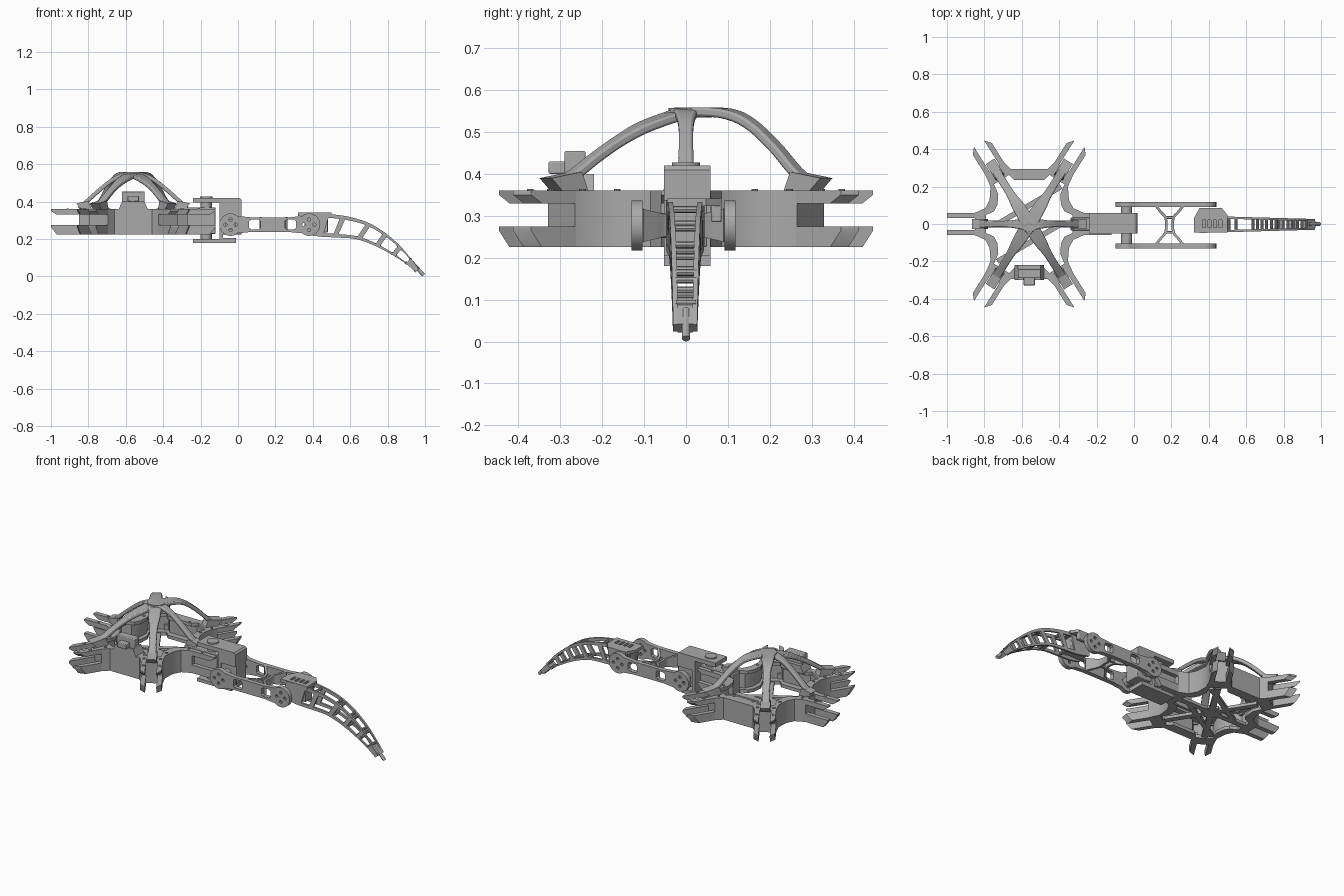
import bpy, bmesh
from math import pi, cos, sin, radians
from mathutils import Matrix, Vector

cube = bpy.data.objects.get("Cube")
if cube:
    bpy.data.objects.remove(cube)

grey = bpy.data.materials.new("plain grey")
grey.use_nodes = True
grey.diffuse_color = (0.4, 0.4, 0.4, 1)
grey.node_tree.nodes["Principled BSDF"].inputs["Base Color"].default_value = grey.diffuse_color

CX = -0.56                                   # body centre
UPRIGHT = Matrix.Rotation(pi / 2, 4, 'X')    # profile plane becomes XZ


def finish(name, mesh, bevel=0):
    bm = bmesh.new()
    bm.from_mesh(mesh)
    bmesh.ops.remove_doubles(bm, verts=bm.verts, dist=1e-5)
    bmesh.ops.recalc_face_normals(bm, faces=bm.faces)
    bm.to_mesh(mesh)
    bm.free()
    mesh.materials.clear()
    mesh.materials.append(grey)
    mesh.shade_smooth()
    mesh.set_sharp_from_angle(angle=radians(32))
    ob = bpy.data.objects.new(name, mesh)
    bpy.context.collection.objects.link(ob)
    if bevel:
        mod = ob.modifiers.new("bevel", 'BEVEL')
        mod.width, mod.segments = bevel, 2
    return ob


def plate(name, loops, depth, matrix, shape=None):
    """Filled profile with holes, extruded; shape adjusts local vertices."""
    cu = bpy.data.curves.new(name, 'CURVE')
    cu.dimensions, cu.fill_mode, cu.extrude = '2D', 'BOTH', depth / 2
    for loop in loops:
        sp = cu.splines.new('POLY')
        sp.points.add(len(loop) - 1)
        for p, (x, y) in zip(sp.points, loop):
            p.co = (x, y, 0, 1)
        sp.use_cyclic_u = True
    tmp = bpy.data.objects.new("helper", cu)
    bpy.context.collection.objects.link(tmp)
    deps = bpy.context.evaluated_depsgraph_get()
    mesh = bpy.data.meshes.new_from_object(tmp.evaluated_get(deps))
    bpy.data.objects.remove(tmp)
    bpy.data.curves.remove(cu)
    if shape:
        for v in mesh.vertices:
            v.co = shape(v.co)
    mesh.transform(matrix)
    mesh.name = name
    return finish(name, mesh)


def box(name, lo, hi, bevel=0.004):
    bm = bmesh.new()
    bmesh.ops.create_cube(bm, size=1)
    for v in bm.verts:
        v.co = [l + (h - l) * (c + 0.5) for l, h, c in zip(lo, hi, v.co)]
    mesh = bpy.data.meshes.new(name)
    bm.to_mesh(mesh)
    bm.free()
    return finish(name, mesh, bevel)


def rod(name, a, b, r, sides=20):
    a, b = Vector(a), Vector(b)
    bm = bmesh.new()
    bmesh.ops.create_cone(bm, cap_ends=True, segments=sides, radius1=r, radius2=r, depth=(b - a).length)
    bm.transform(Matrix.Translation((a + b) / 2) @ (b - a).to_track_quat('Z', 'Y').to_matrix().to_4x4())
    mesh = bpy.data.meshes.new(name)
    bm.to_mesh(mesh)
    bm.free()
    return finish(name, mesh)


def strip(name, path, widths, thick, side, bevel=0):
    """Rectangular section swept along a path, with changing width."""
    bm, rings = bmesh.new(), []
    path, side = [Vector(p) for p in path], Vector(side).normalized()
    for i, p in enumerate(path):
        t = path[min(i + 1, len(path) - 1)] - path[max(i - 1, 0)]
        up = side.cross(t).normalized() * thick / 2
        s = side * widths[i] / 2
        rings.append([bm.verts.new(p + q) for q in (s + up, up - s, -s - up, s - up)])
    for a, b in zip(rings, rings[1:]):
        for k in range(4):
            bm.faces.new((a[k], a[k - 1], b[k - 1], b[k]))
    bm.faces.new(rings[0])
    bm.faces.new(rings[-1])
    mesh = bpy.data.meshes.new(name)
    bm.to_mesh(mesh)
    bm.free()
    return finish(name, mesh, bevel)


def smooth(pts, steps=4):
    """Spline through the points."""
    pts = [Vector(p) for p in pts]
    out = []
    for i in range(len(pts) - 1):
        a, b, c, d = pts[max(i - 1, 0)], pts[i], pts[i + 1], pts[min(i + 2, len(pts) - 1)]
        for k in range(steps):
            t = k / steps
            out.append(b + (c - a) * t / 2 + (2 * a - 5 * b + 4 * c - d) * t * t / 2
                       + (3 * b - a - 3 * c + d) * t ** 3 / 2)
    return out + [pts[-1]]


def circle(x, y, r, start=0, end=360, n=16):
    step = (end - start) / n
    count = n if end - start == 360 else n + 1
    return [(x + r * cos(radians(start + step * i)), y + r * sin(radians(start + step * i))) for i in range(count)]


# Body frame: hollow wall with upper and lower flanges
quarter = [(0.29, 0.06), (0.235, 0.085), (0.212, 0.13), (0.207, 0.2), (0.236, 0.265),
           (0.134, 0.329), (0.1, 0.295)]
half = quarter + [(-x, y) for x, y in reversed(quarter)]
outline = half + [(-x, -y) for x, y in half]
for name, z, height, inner in (("body_wall", 0.2925, 0.13, 0.92), ("top_flange", 0.35, 0.02, 0.8),
                               ("bottom_flange", 0.235, 0.02, 0.8)):
    hole = [(x * inner, y * inner) for x, y in outline]
    plate(name, [outline, hole], height, Matrix.Translation((CX, 0, z)))

# Open floor of crossing struts
for a in (0, 58, 122):
    d = Vector((cos(radians(a)), sin(radians(a)), 0)) * 0.27
    c = Vector((CX, 0, 0.234))
    strip("floor_strut", [c - d, c + d], [0.035] * 2, 0.018, (-d.y, d.x, 0))
for s in (-1, 1):
    strip("floor_diagonal", [(CX - 0.17, s * 0.1 - 0.1, 0.234), (CX + 0.17, s * 0.1 + 0.1, 0.234)],
          [0.028] * 2, 0.018, (-0.2, 0.34, 0))
rod("floor_hub", (CX, 0, 0.226), (CX, 0, 0.244), 0.06, 6)

# Six leg mounts: paired upper and lower prongs, and canopy ribs
for a in (0, 58, 122, 180, 238, 302):
    diagonal = a % 180 != 0
    root, tip = (0.35, 0.49) if diagonal else (0.29, 0.44)
    turn = Matrix.Translation((CX, 0, 0)) @ Matrix.Rotation(radians(a), 4, 'Z')
    for s in (-1, 1):
        place = turn @ Matrix.Translation((0, s * 0.046, 0)) @ UPRIGHT

        def slant(co):
            if diagonal and co.x > root + 0.05:
                co.x += s * co.z * 1.2
            return co
        for name, low, high in (("upper_prong", 0.33, 0.36), ("lower_prong", 0.225, 0.275)):
            plate(name, [[(root - 0.04, low), (tip - 0.03, low), (tip, high - 0.01), (tip, high),
                          (root - 0.04, high)]], 0.028, place, slant)
        for r in (root - 0.03, root + 0.06):
            p = turn @ Vector((r, s * 0.046, 0.355))
            rod("bolt", p, p + Vector((0, 0, 0.009)), 0.008, 10)
        p = turn @ Vector((root - 0.11, s * 0.075, 0.355))
        if diagonal:
            rod("bolt", p, p + Vector((0, 0, 0.009)), 0.008, 10)
    if not diagonal:
        prof = [(0, 0.548), (0.06, 0.54), (0.12, 0.51), (0.2, 0.445), (0.26, 0.39), (0.29, 0.365)]
    elif a < 180:
        prof = [(0, 0.548), (0.11, 0.545), (0.18, 0.52), (0.25, 0.465), (0.31, 0.405), (0.36, 0.37)]
    else:
        prof = [(0, 0.548), (0.11, 0.515), (0.18, 0.483), (0.25, 0.442), (0.32, 0.395), (0.37, 0.37)]
    path = smooth([turn @ Vector((r, 0, z)) for r, z in prof])
    ws = (0.08, 0.066, 0.046, 0.042, 0.044, 0.05) if diagonal else (0.07, 0.05, 0.035, 0.035, 0.04, 0.045)
    widths = [v.x for v in smooth([(w, 0, 0) for w in ws])]
    side = turn.to_3x3() @ Vector((0, 1, 0))
    strip("canopy_rib", path, widths, 0.022, side, 0.006)
    # Wedge foot under each rib
    foot = (0.29, 0.395) if diagonal else (0.22, 0.305)
    plate("canopy_foot", [[(foot[0], 0.355), (foot[1] - 0.035, 0.355), (foot[1], 0.39), (foot[0] + 0.02, 0.405)]],
          0.055, turn @ UPRIGHT)
rod("canopy_hub", (CX, 0.01, 0.535), (CX, 0.01, 0.558), 0.052, 24)

# Front sensor
plate("sensor_base", [[(-0.64, 0.355), (-0.48, 0.355), (-0.5, 0.4), (-0.62, 0.4)]], 0.08,
      Matrix.Translation((0, -0.26, 0)) @ UPRIGHT)
box("sensor_box", (-0.62, -0.29, 0.395), (-0.5, -0.24, 0.455))
box("sensor_lens", (-0.59, -0.328, 0.4), (-0.53, -0.28, 0.43))

# Hip: servo, turning joint and C-shaped bracket
box("hip_servo", (-0.34, -0.034, 0.228), (-0.12, 0.034, 0.37))
rod("hip_axle", (-0.17, 0, 0.19), (-0.17, 0, 0.4), 0.03)
rod("hip_cap", (-0.17, 0, 0.415), (-0.17, 0, 0.427), 0.034)
plate("hip_bracket", [[(-0.24, 0.42), (0.01, 0.42), (0.02, 0.41), (0.02, 0.335), (-0.08, 0.335), (-0.08, 0.205),
                       (-0.01, 0.205), (-0.01, 0.18), (-0.24, 0.18), (-0.24, 0.2), (-0.1, 0.2), (-0.1, 0.395),
                       (-0.24, 0.395)]], 0.11, Matrix.Translation((0, 0.003, 0)) @ UPRIGHT)
box("knee_servo", (-0.085, -0.045, 0.225), (0.02, 0.05, 0.34))
rod("thigh_axle", (-0.04, -0.11, 0.277), (-0.04, 0.1, 0.277), 0.03)

# Thigh: two bone-shaped side plates with cut-outs
Z = 0.277
bone = circle(-0.04, Z, 0.06, 50, 310) + [(0.07, 0.238), (0.27, 0.238)] \
    + circle(0.38, Z, 0.06, -130, 130) + [(0.27, 0.316), (0.07, 0.316)]
holes = [[(x, 0.26), (x + 0.01, 0.252), (x + 0.05, 0.252), (x + 0.06, 0.26), (x + 0.06, 0.296),
          (x + 0.05, 0.304), (x + 0.01, 0.304), (x, 0.296)] for x in (0.06, 0.25)]
for cx in (-0.04, 0.38):
    for k in range(4):
        holes.append(circle(cx + 0.028 * cos(k * pi / 2), Z + 0.028 * sin(k * pi / 2), 0.009, n=10))
for y in (-0.117, 0.105):
    plate("thigh_plate", [bone] + holes, 0.027, Matrix.Translation((0, y, 0)) @ UPRIGHT)

# Thigh brace, waisted between the plates
for s in (-1, 1):
    path = smooth([(0.19 + s * dx, y, Z) for dx, y in
                   ((0.07, -0.106), (0.045, -0.075), (0.02, -0.04), (0.02, 0.03), (0.045, 0.062), (0.07, 0.094))])
    n = len(path) - 1
    strip("thigh_brace", path, [0.04 + 0.04 * abs(2 * i / n - 1) for i in range(n + 1)], 0.014, (0, 0, 1))
for y in (-0.045, 0.035):
    box("brace_bar", (0.165, y - 0.007, 0.257), (0.215, y + 0.007, 0.297), 0.002)

# Shin: curved side plates, open like a truss and tapering to the toe
top = smooth([(0.35, 0.338, 0), (0.46, 0.335, 0), (0.58, 0.322, 0), (0.69, 0.29, 0), (0.78, 0.238, 0),
              (0.86, 0.17, 0), (0.925, 0.095, 0), (0.968, 0.04, 0)])
low = smooth([(0.36, 0.23, 0), (0.43, 0.214, 0), (0.53, 0.208, 0), (0.63, 0.2, 0), (0.73, 0.165, 0),
              (0.82, 0.118, 0), (0.895, 0.07, 0), (0.95, 0.024, 0)])
loops = [[p.xy for p in top] + [p.xy for p in reversed(low)]]
for i, j in ((5, 7), (8, 12), (13, 16), (17, 20), (21, 24)):
    loops.append([top[k].lerp(low[k], 0.16).xy for k in range(i, j + 1)]
                 + [top[k].lerp(low[k], 0.84).xy for k in range(j, i - 1, -1)])
for s in (-1, 1):
    def taper(co):
        co.z += s * 0.028 * (co.x - 0.35)
        return co
    plate("shin_plate", loops, 0.012, Matrix.Translation((0, s * 0.04 - 0.002, 0)) @ UPRIGHT, taper)

# Cross struts tie the shin plates together
for k in (7, 12, 13, 16, 17, 20, 21, 24):
    w = 0.04 - 0.028 * (top[k].x - 0.35)
    for t in (0.1, 0.9):
        p = top[k].lerp(low[k], t)
        rod("shin_strut", (p.x, -w, p.y), (p.x, w, p.y), 0.008, 8)
strip("shin_toe_block", [(p.x, -0.002, p.y) for p in (top[k].lerp(low[k], 0.5) for k in (24, 26, 28))],
      [0.045, 0.04, 0.036], 0.03, (0, 1, 0))
rod("toe_pin", (0.93, 0, 0.075), (0.992, 0, 0.007), 0.01, 12)

# Shin servo and slotted cover
box("shin_servo", (0.36, -0.035, 0.235), (0.48, 0.032, 0.32))
slots = [[(x, -0.02), (x + 0.016, -0.02), (x + 0.016, 0.022), (x, 0.022)] for x in (0.365, 0.395, 0.425, 0.455)]
plate("shin_cover", [[(0.32, 0.03), (0.35, 0.085), (0.47, 0.085), (0.5, 0.048), (0.5, -0.045), (0.32, -0.045)]]
      + slots, 0.018, Matrix.Translation((0, 0, 0.332)))
box("shin_cover_side", (0.35, 0.06, 0.285), (0.47, 0.085, 0.335))
